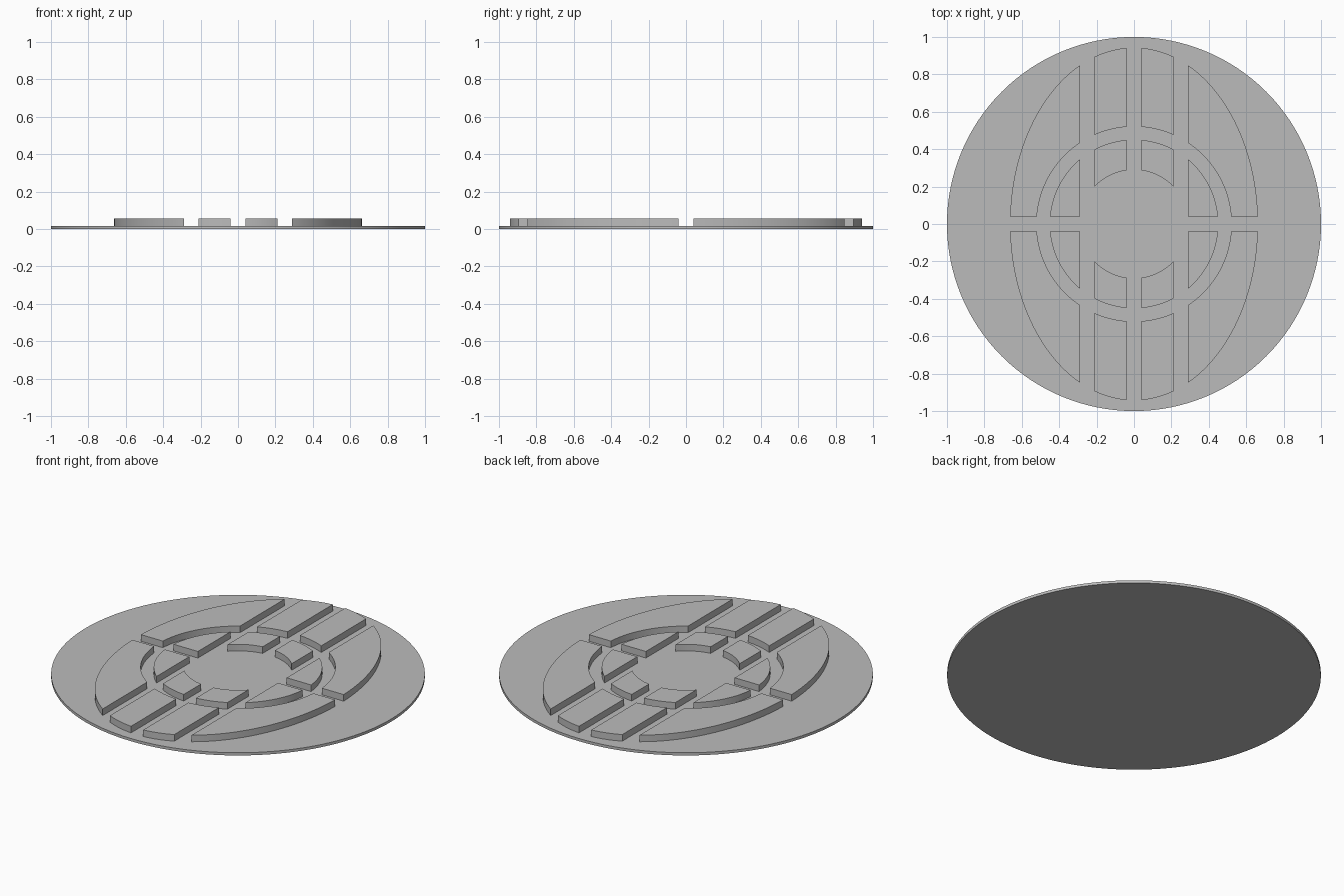
import bpy, bmesh, math

if "Cube" in bpy.data.objects:
    bpy.data.objects.remove(bpy.data.objects["Cube"])

DISC_TOP, BLOCK_TOP = 0.016, 0.055
GAP = 0.04            # half width of the central cross channel
COL = 0.21            # outer edge of the middle columns
SIDE = 0.29           # inner edge of the side blocks
OUTER = (0.663, 0.943)
RING_OUT, RING_IN, HUB = (0.521, 0.521), (0.451, 0.451), (0.29, 0.29)

grey = bpy.data.materials.new("grey")
grey.diffuse_color = (0.5, 0.5, 0.5, 1)
grey.use_nodes = True
grey.node_tree.nodes["Principled BSDF"].inputs["Base Color"].default_value = grey.diffuse_color


def arc(radii, t0, t1, n=20):
    """Points along an ellipse between two parameter angles."""
    a, b = radii
    return [(a * math.cos(t0 + (t1 - t0) * i / n), b * math.sin(t0 + (t1 - t0) * i / n))
            for i in range(n + 1)]


def at_x(radii, x):
    return math.acos(x / radii[0])


def at_y(radii, y):
    return math.asin(y / radii[1])


def column_arc(radii):
    return arc(radii, at_x(radii, COL), at_x(radii, GAP), 10)


def side_arc(radii):
    return arc(radii, at_y(radii, GAP), at_x(radii, SIDE), 24)


def extrude_outline(name, points, z0, z1):
    """Flat outline raised into a solid."""
    bm = bmesh.new()
    face = bm.faces.new([bm.verts.new((x, y, z0)) for x, y in points])
    new = bmesh.ops.extrude_face_region(bm, geom=[face], use_keep_orig=True)["geom"]
    bmesh.ops.translate(bm, vec=(0, 0, z1 - z0),
                        verts=[v for v in new if isinstance(v, bmesh.types.BMVert)])
    bmesh.ops.recalc_face_normals(bm, faces=bm.faces[:])
    mesh = bpy.data.meshes.new(name)
    bm.to_mesh(mesh)
    bm.free()
    mesh.materials.append(grey)
    obj = bpy.data.objects.new(name, mesh)
    bpy.context.collection.objects.link(obj)
    bpy.ops.object.select_all(action='DESELECT')
    obj.select_set(True)
    bpy.context.view_layer.objects.active = obj
    bpy.ops.object.shade_smooth_by_angle(angle=math.radians(30))
    return obj


# Base plate
extrude_outline("base_disc", arc((1, 1), 0, math.tau, 128)[:-1], 0, DISC_TOP)

# Raised blocks of one quadrant
quadrant = {
    "outer_column_block": column_arc(OUTER) + column_arc(RING_OUT)[::-1],
    "inner_column_block": column_arc(RING_IN) + column_arc(HUB)[::-1],
    "outer_side_block": side_arc(OUTER) + side_arc(RING_OUT)[::-1],
    "inner_side_block": side_arc(RING_IN) + [(SIDE, GAP)],
}

# Repeat in all four quadrants
for name, points in quadrant.items():
    for sx, x_label in ((1, "right"), (-1, "left")):
        for sy, y_label in ((1, "back"), (-1, "front")):
            extrude_outline(f"{name}_{y_label}_{x_label}",
                            [(x * sx, y * sy) for x, y in points], DISC_TOP, BLOCK_TOP)
